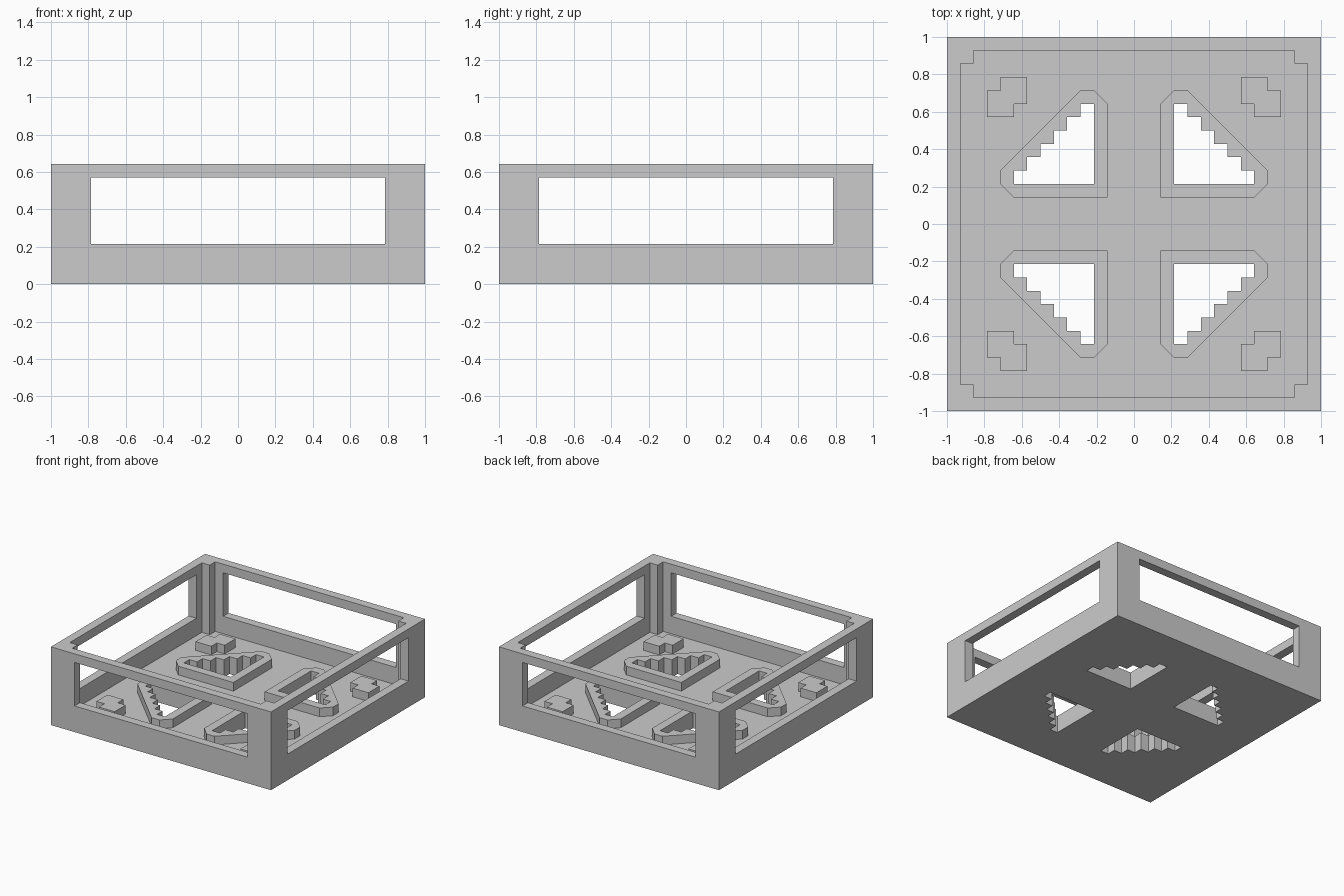
import bpy, bmesh

if "Cube" in bpy.data.objects:
    bpy.data.objects.remove(bpy.data.objects["Cube"])

U = 1 / 14  # grid step: the model is 28 x 28 x 9 steps


def prisms(name, outline, z0, z1, quads=((1, 1),)):
    """Extrude an outline (in grid steps) once per mirrored quadrant."""
    bm = bmesh.new()
    for sx, sy in quads:
        low = [bm.verts.new((x * sx * U, y * sy * U, z0 * U)) for x, y in outline]
        high = [bm.verts.new((x * sx * U, y * sy * U, z1 * U)) for x, y in outline]
        bm.faces.new(low)
        bm.faces.new(high)
        n = len(outline)
        for i in range(n):
            j = (i + 1) % n
            bm.faces.new((low[i], low[j], high[j], high[i]))
    bmesh.ops.recalc_face_normals(bm, faces=bm.faces[:])
    me = bpy.data.meshes.new(name)
    bm.to_mesh(me)
    bm.free()
    ob = bpy.data.objects.new(name, me)
    bpy.context.collection.objects.link(ob)
    return ob


def rect(hx, hy):
    return [(-hx, -hy), (hx, -hy), (hx, hy), (-hx, hy)]


def combine(target, tool, op):
    mod = target.modifiers.new(tool.name, 'BOOLEAN')
    mod.operation = op
    mod.solver = 'EXACT'
    mod.object = tool
    bpy.context.view_layer.objects.active = target
    bpy.ops.object.modifier_apply(modifier=mod.name)
    bpy.data.objects.remove(tool, do_unlink=True)


ALL = [(1, 1), (-1, 1), (-1, -1), (1, -1)]

# Outer block of the tray
tray = prisms("tray_frame", rect(14, 14), 0, 9)

# Interior, leaving square posts in the corners
cavity = []
for sx, sy in ALL:
    corner = [(13 * sx, 12 * sy), (12 * sx, 12 * sy), (12 * sx, 13 * sy)]
    cavity += corner if sx * sy > 0 else corner[::-1]
combine(tray, prisms("cavity", cavity, 1, 11), 'DIFFERENCE')

# Window openings through opposite walls
combine(tray, prisms("front_back_windows", rect(11, 16), 3, 8), 'DIFFERENCE')
combine(tray, prisms("side_windows", rect(16, 11), 3, 8), 'DIFFERENCE')

# Raised triangular rims on the floor
rim = [(2, 2), (9, 2), (10, 3), (10, 4), (4, 10), (3, 10), (2, 9)]
combine(tray, prisms("floor_rims", rim, 0.5, 2, ALL), 'UNION')

# Small stepped pads near the corners
pad = [(9, 8), (11, 8), (11, 10), (10, 10), (10, 11), (8, 11), (8, 9), (9, 9)]
combine(tray, prisms("corner_pads", pad, 0.5, 2, ALL), 'UNION')

# Stair-edged holes through the floor
hole = [(3, 3), (9, 3)]
for k in range(6):
    hole += [(9 - k, 4 + k), (8 - k, 4 + k)]
hole.pop()
hole.append((3, 9))
combine(tray, prisms("floor_holes", hole, -1, 3, ALL), 'DIFFERENCE')
